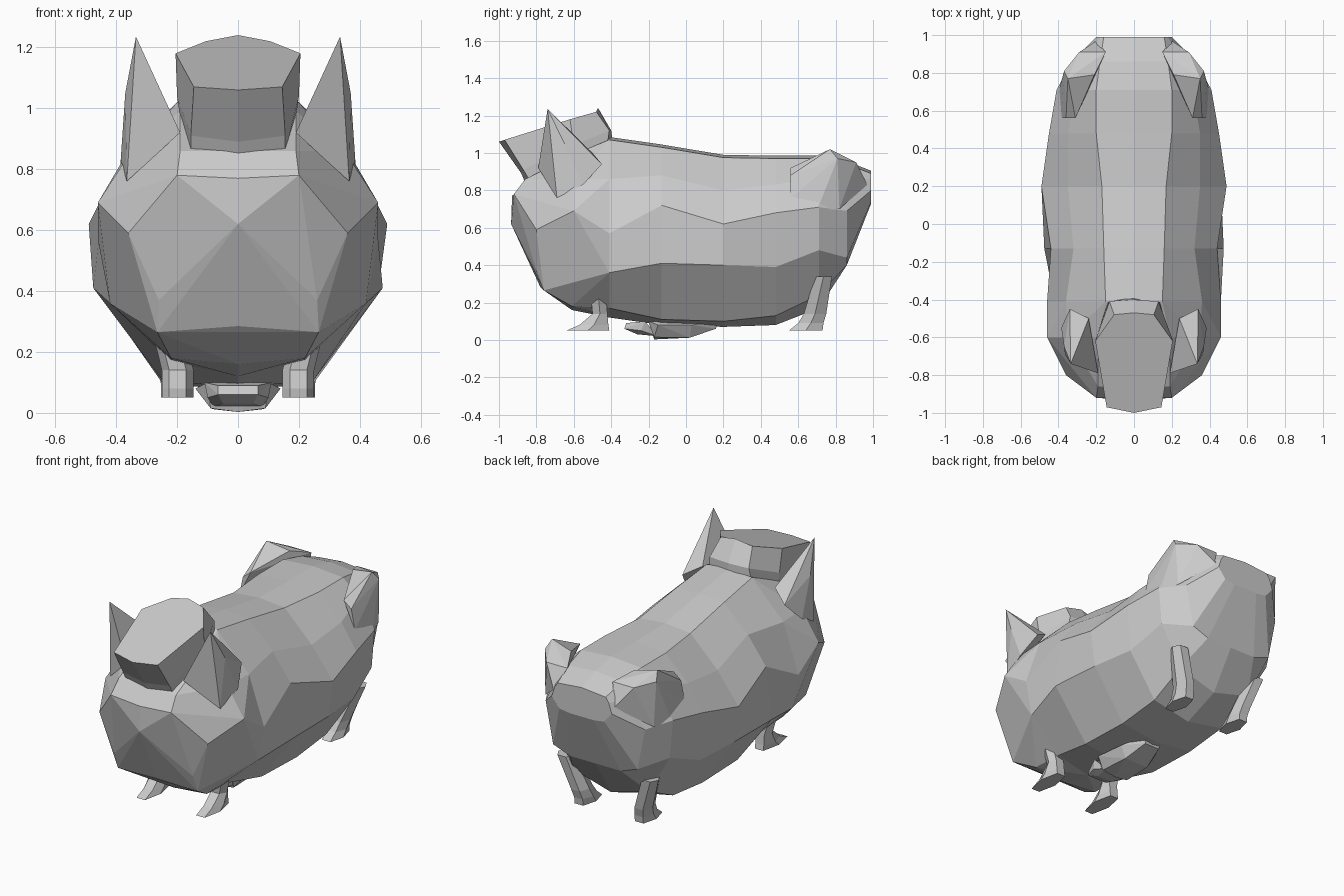
import bpy, bmesh

cube = bpy.data.objects.get("Cube")
if cube:
    bpy.data.objects.remove(cube, do_unlink=True)

grey = bpy.data.materials.new("plain grey")
grey.use_nodes = True
GREY = (0.6, 0.6, 0.6, 1)
grey.diffuse_color = GREY
grey.node_tree.nodes["Principled BSDF"].inputs["Base Color"].default_value = GREY


def finish(name, bm):
    bmesh.ops.recalc_face_normals(bm, faces=bm.faces[:])
    mesh = bpy.data.meshes.new(name)
    bm.to_mesh(mesh)
    bm.free()
    mesh.materials.append(grey)
    obj = bpy.data.objects.new(name, mesh)
    bpy.context.collection.objects.link(obj)
    return obj


def hull(name, points, side=1, open_y=None):
    """Faceted solid around a few corner points, optionally open at a y plane."""
    bm = bmesh.new()
    for x, y, z in points:
        bm.verts.new((x * side, y, z))
    result = bmesh.ops.convex_hull(bm, input=bm.verts[:])
    loose = [v for v in result["geom_interior"] if isinstance(v, bmesh.types.BMVert)]
    bmesh.ops.delete(bm, geom=loose, context='VERTS')
    bmesh.ops.dissolve_limit(bm, angle_limit=0.05, verts=bm.verts[:], edges=bm.edges[:])
    bmesh.ops.recalc_face_normals(bm, faces=bm.faces[:])
    if open_y is not None:
        back = [f for f in bm.faces if all(abs(v.co.y - open_y) < 0.001 for v in f.verts)]
        bmesh.ops.delete(bm, geom=back, context='FACES')
    return finish(name, bm)


def both_sides(points):
    return list(points) + [(-x, y, z) for x, y, z in points if x]


def loft(name, rings, cap_start=True):
    """Skin closed rings of equal length and cap the ends."""
    bm = bmesh.new()
    loops = [[bm.verts.new(p) for p in ring] for ring in rings]
    count = len(loops[0])
    for a, b in zip(loops, loops[1:]):
        for i in range(count):
            j = (i + 1) % count
            bm.faces.new((a[i], a[j], b[j], b[i]))
    if cap_start:
        bm.faces.new(loops[0])
    bm.faces.new(loops[-1])
    return finish(name, bm)


def mirrored_ring(half):
    """Half ring from top centre to bottom centre, closed on the other side."""
    return half + [(-x, y, z) for x, y, z in reversed(half[1:-1])]


# Barrel body: station, then (x, z) of top edge, shoulder, flank, low flank,
# belly edge, and the belly centre height
stations = [
    (-.41, (.15, 1.07), (.36, .86), (.46, .57), (.42, .36), (.22, .17), .12),
    (-.13, (.16, 1.03), (.32, .88), (.44, .72), (.475, .41), (.25, .11), .08),
    (.20, (.17, .975), (.35, .80), (.49, .62), (.46, .40), (.25, .10), .07),
    (.48, (.20, .97), (.35, .83), (.45, .68), (.43, .39), (.25, .13), .08),
    (.71, (.20, .97), (.31, .88), (.41, .71), (.39, .48), (.25, .24), .17),
    (.86, (.18, .94), (.25, .86), (.33, .69), (.28, .44), (.17, .40), .40),
    (.99, (.16, .89), (.18, .86), (.20, .80), (.15, .74), (.08, .73), .73),
]
rings = []
for y, *edge, bottom in stations:
    half = [(0, y, edge[0][1] + 0.015)]
    half += [(x, y, z) for x, z in edge] + [(0, y, bottom)]
    rings.append(mirrored_ring(half))
loft("body", rings, cap_start=False)

# Broad faceted face joining the first body ring
face = [(.19, -.86, .86), (0, -.87, .845), (.20, -.92, .78), (0, -.93, .77),
        (0, -.935, .62), (.36, -.80, .59), (0, -.86, .46), (.26, -.80, .37),
        (0, -.78, .285), (.265, -.76, .265), (.46, -.60, .69), (.35, -.60, .86),
        (.19, -.60, .99), (.22, -.61, .18), (0, -.61, .16)]
neck = [p for p in rings[0] if p[0] >= 0]
hull("head", both_sides(face + neck), open_y=stations[0][0])

# Sloping crest on top of the head
crest_low = [(0, -.86, .84), (.155, -.84, .86), (.19, -.6, .97),
             (.14, -.42, 1.05), (0, -.39, 1.05)]
crest_mid = [(0, -.88, .89), (.155, -.87, .91), (.20, -.6, 1.04),
             (.13, -.41, 1.12), (0, -.40, 1.12)]
crest_top = [(0, -1.0, 1.06), (.145, -.97, 1.07), (.205, -.62, 1.18),
             (.105, -.48, 1.22), (0, -.47, 1.24)]
loft("head_crest", [mirrored_ring(r) for r in (crest_low, crest_mid, crest_top)])

# Pointed ears, hip fins and legs, one per side
ear = [(.335, -.74, 1.235), (.19, -.79, .92), (.365, -.69, .76),
       (.385, -.55, .83), (.34, -.45, .94), (.24, -.50, 1.0), (.37, -.65, 1.05)]
fin = [(.385, .56, .76), (.36, .56, .88), (.31, .56, .92), (.35, .77, 1.02),
       (.21, .79, .99), (.15, .91, .95), (.29, .91, .95), (.20, .97, .83),
       (.36, .82, .70), (.40, .70, .69), (.37, .81, .97)]


def leg(name, profile, side):
    """Side profile rows (front y, back y, z, centre x) lofted upward."""
    rows = []
    for front, back, z, x in profile:
        wide, slim = 0.052, 0.028
        middle = (front + back) / 2
        outline = [(-slim, front), (slim, front), (wide, middle),
                   (slim, back), (-slim, back), (-wide, middle)]
        rows.append([(side * (x + dx), y, z) for dx, y in outline])
    loft(name, rows)


front_leg = [(-.64, -.41, .05, .198), (-.57, -.415, .08, .198),
             (-.50, -.42, .14, .198), (-.51, -.43, .25, .225)]
rear_leg = [(.55, .73, .05, .20), (.60, .735, .09, .20),
            (.63, .75, .14, .21), (.69, .78, .34, .28)]
for label, side in (("left", 1), ("right", -1)):
    hull(label + "_ear", ear, side)
    hull(label + "_hip_fin", fin, side)
    leg(label + "_front_leg", front_leg, side)
    leg(label + "_rear_leg", rear_leg, side)

# Rounded pouch with a lip under the belly
hull("belly_pouch", both_sides([
    (0, -.17, .003), (.09, -.17, .015), (.14, -.15, .08), (.10, -.20, .10),
    (.08, .02, .012), (.12, .03, .08), (.05, .16, .06), (.06, .17, .10)]))
hull("belly_lip", both_sides([
    (.065, -.33, .06), (.065, -.32, .09), (.05, -.26, .03),
    (.10, -.24, .05), (.11, -.22, .10), (.08, -.15, .02)]))
